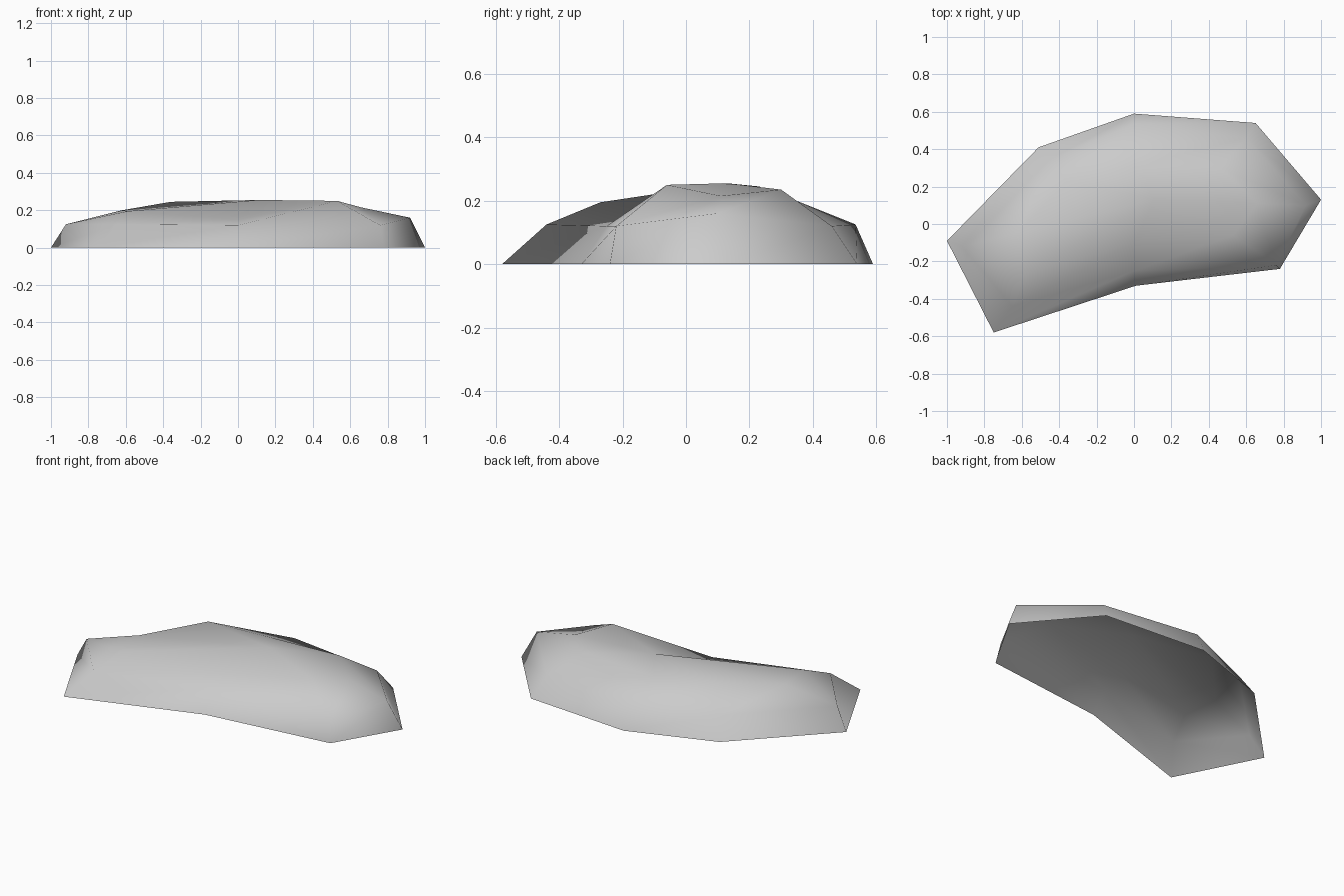
import bpy
import bmesh

# Remove the default cube only
default_cube = bpy.data.objects.get("Cube")
if default_cube:
    bpy.data.objects.remove(default_cube, do_unlink=True)


def make_material(name, colour):
    material = bpy.data.materials.new(name)
    material.use_nodes = True
    material.diffuse_color = colour
    shader = material.node_tree.nodes["Principled BSDF"]
    shader.inputs["Base Color"].default_value = colour
    shader.inputs["Roughness"].default_value = 0.8
    return material


def add_ring(mesh, outline):
    """Add one closed contour of the mound."""
    return [mesh.verts.new(point) for point in outline]


def bridge_rings(mesh, lower, upper):
    """Join two contours with a band of triangles."""
    count = len(lower)
    for index in range(count):
        following = (index + 1) % count
        mesh.faces.new((lower[index], lower[following], upper[following]))
        mesh.faces.new((lower[index], upper[following], upper[index]))


def cap_ring(mesh, ring, peak_point):
    """Close the top with a fan around the peak."""
    peak = mesh.verts.new(peak_point)
    for index, vertex in enumerate(ring):
        mesh.faces.new((vertex, ring[(index + 1) % len(ring)], peak))


# Contours run anticlockwise from the front right corner
ground_outline = [(-.75, -.58), (.01, -.33), (.78, -.24), (1, .13),
                  (.65, .54), (0, .59), (-.51, .41), (-1, -.09)]
shoulder = [(-.65, -.44, .125), (0, -.25, .12), (.76, -.22, .12), (.92, .1, .16),
            (.6, .46, .12), (0, .535, .125), (-.46, .34, .12), (-.92, -.12, .125)]
crown = [(-.59, -.27, .195), (0, -.1, .15), (.53, -.06, .25), (.66, .11, .215),
         (.46, .3, .235), (0, .31, .215), (-.36, .23, .245), (-.62, -.05, .2)]
peak_point = (.11, .13, .255)

# Rock mound, open underneath
mesh = bmesh.new()
rings = [add_ring(mesh, [(x, y, 0) for x, y in ground_outline]),
         add_ring(mesh, shoulder),
         add_ring(mesh, crown)]
for lower, upper in zip(rings, rings[1:]):
    bridge_rings(mesh, lower, upper)
cap_ring(mesh, rings[-1], peak_point)
for face in mesh.faces:
    face.smooth = True

rock_data = bpy.data.meshes.new("rock_mound")
mesh.to_mesh(rock_data)
mesh.free()
rock_data.materials.append(make_material("stone_grey", (.6, .6, .6, 1)))
rock_mound = bpy.data.objects.new("rock_mound", rock_data)
bpy.context.collection.objects.link(rock_mound)
